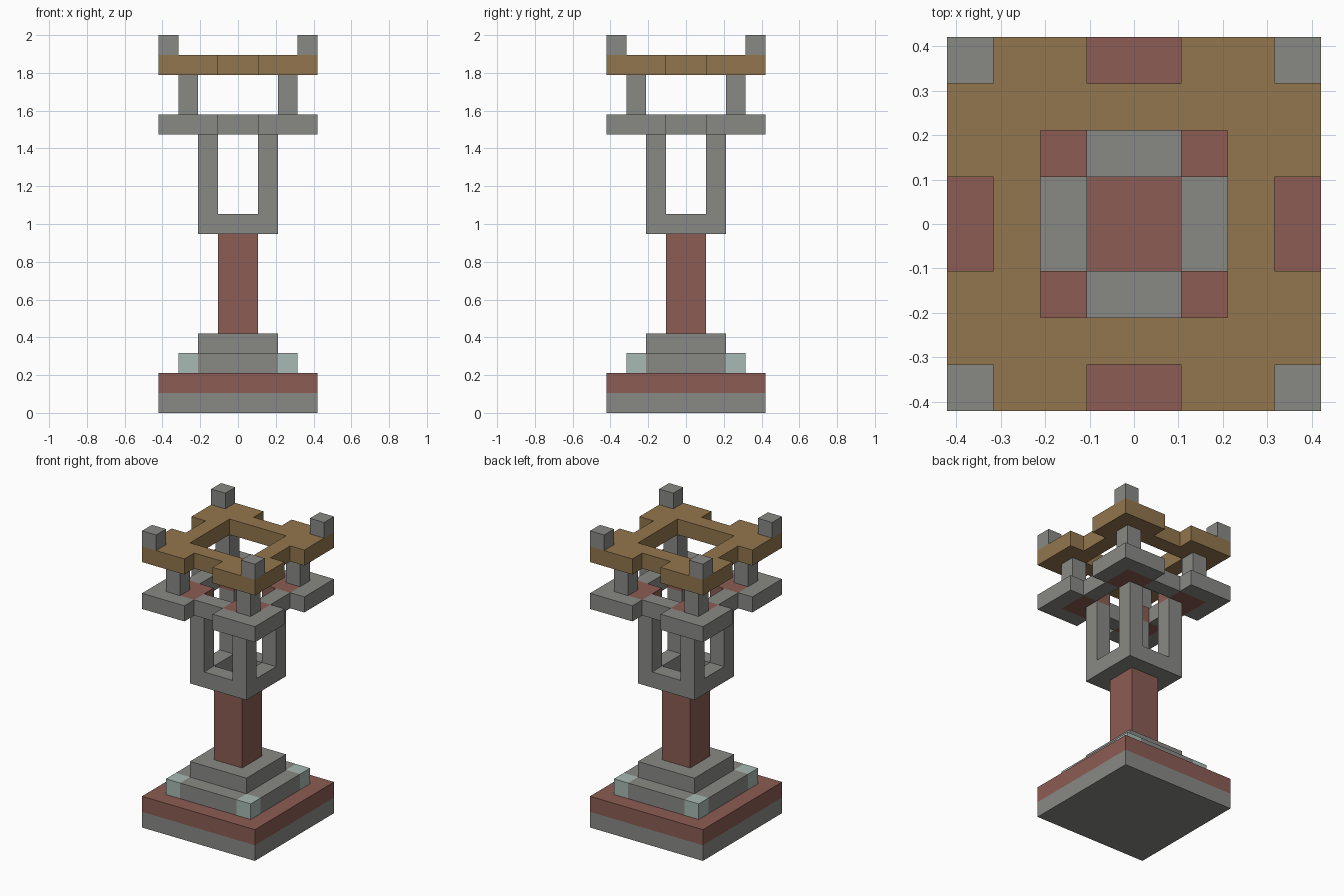
import bpy
import bmesh
import math
from mathutils import Vector

if "Cube" in bpy.data.objects:
    bpy.data.objects.remove(bpy.data.objects["Cube"])

U = 2 / 19  # edge of one block


def material(name, rgb):
    m = bpy.data.materials.new(name)
    m.diffuse_color = (*rgb, 1)
    m.use_nodes = True
    bsdf = m.node_tree.nodes["Principled BSDF"]
    bsdf.inputs["Base Color"].default_value = (*rgb, 1)
    bsdf.inputs["Roughness"].default_value = 0.9
    return m


STONE, BRICK, WOOD, PALE = range(4)
MATERIALS = [
    material("grey stone", (0.25, 0.25, 0.235)),
    material("red brick", (0.258, 0.107, 0.087)),
    material("brown wood", (0.288, 0.181, 0.075)),
    material("pale green stone", (0.39, 0.49, 0.45)),
]


def layer(name, bottom, top, rule):
    """Slab of blocks; rule(far, near) gives the colour of a block, or None.
    far and near are its larger and smaller ring numbers from the middle."""
    cells = {}
    for i in range(-4, 4):
        for j in range(-4, 4):
            rings = [k + 1 if k >= 0 else -k for k in (i, j)]
            colour = rule(max(rings), min(rings))
            if colour is not None:
                cells[i, j] = colour

    bm = bmesh.new()

    def quad(points, colour):
        face = bm.faces.new([bm.verts.new(Vector(p) * U) for p in points])
        face.material_index = colour

    for (i, j), c in cells.items():
        ring = [(i, j), (i + 1, j), (i + 1, j + 1), (i, j + 1)]
        quad([(x, y, top) for x, y in ring], c)
        quad([(x, y, bottom) for x, y in reversed(ring)], c)
        # walls only where there is no neighbouring block
        for k, (di, dj) in enumerate([(0, -1), (1, 0), (0, 1), (-1, 0)]):
            if (i + di, j + dj) not in cells:
                a, b = ring[k], ring[(k + 1) % 4]
                quad([(*a, bottom), (*b, bottom), (*b, top), (*a, top)], c)

    # merge the blocks into large flat faces
    bmesh.ops.remove_doubles(bm, verts=bm.verts[:], dist=U / 100)
    bmesh.ops.dissolve_limit(bm, angle_limit=math.radians(1), verts=bm.verts[:],
                             edges=bm.edges[:], delimit={'MATERIAL'})
    mesh = bpy.data.meshes.new(name)
    bm.to_mesh(mesh)
    bm.free()
    for m in MATERIALS:
        mesh.materials.append(m)
    obj = bpy.data.objects.new(name, mesh)
    bpy.context.collection.objects.link(obj)


def square(size, colour):
    return lambda far, near: colour if far <= size else None


def corners(ring, colour):
    return lambda far, near: colour if far == near == ring else None


def step_rule(far, near):
    # square step with pale corner blocks
    if far > 3:
        return None
    return PALE if near == 3 else STONE


def collar_rule(far, near):
    # hollow square around the top of the column
    return STONE if far == 2 else None


def cornice_rule(far, near):
    # four corner pads with brick centres, joined by narrow bridges
    if near == 1:
        return STONE if far == 3 else None
    return STONE if far == 4 else BRICK


def roof_rule(far, near):
    # square frame notched in the middle of each side
    if far <= 2 or (far == 4 and near == 1):
        return None
    return WOOD


# stepped base
layer("base_plinth", 0, 1, square(4, STONE))
layer("base_brick_course", 1, 2, square(4, BRICK))
layer("lower_step", 2, 3, step_rule)
layer("upper_step", 3, 4, square(2, STONE))

# column and open lantern
layer("column", 4, 9, square(1, BRICK))
layer("lantern_collar", 9, 10, collar_rule)
layer("lantern_posts", 10, 14, corners(2, STONE))

# cornice and roof frame
layer("cornice", 14, 15, cornice_rule)
layer("roof_posts", 15, 17, corners(3, STONE))
layer("roof_frame", 17, 18, roof_rule)
layer("corner_finials", 18, 19, corners(4, STONE))
